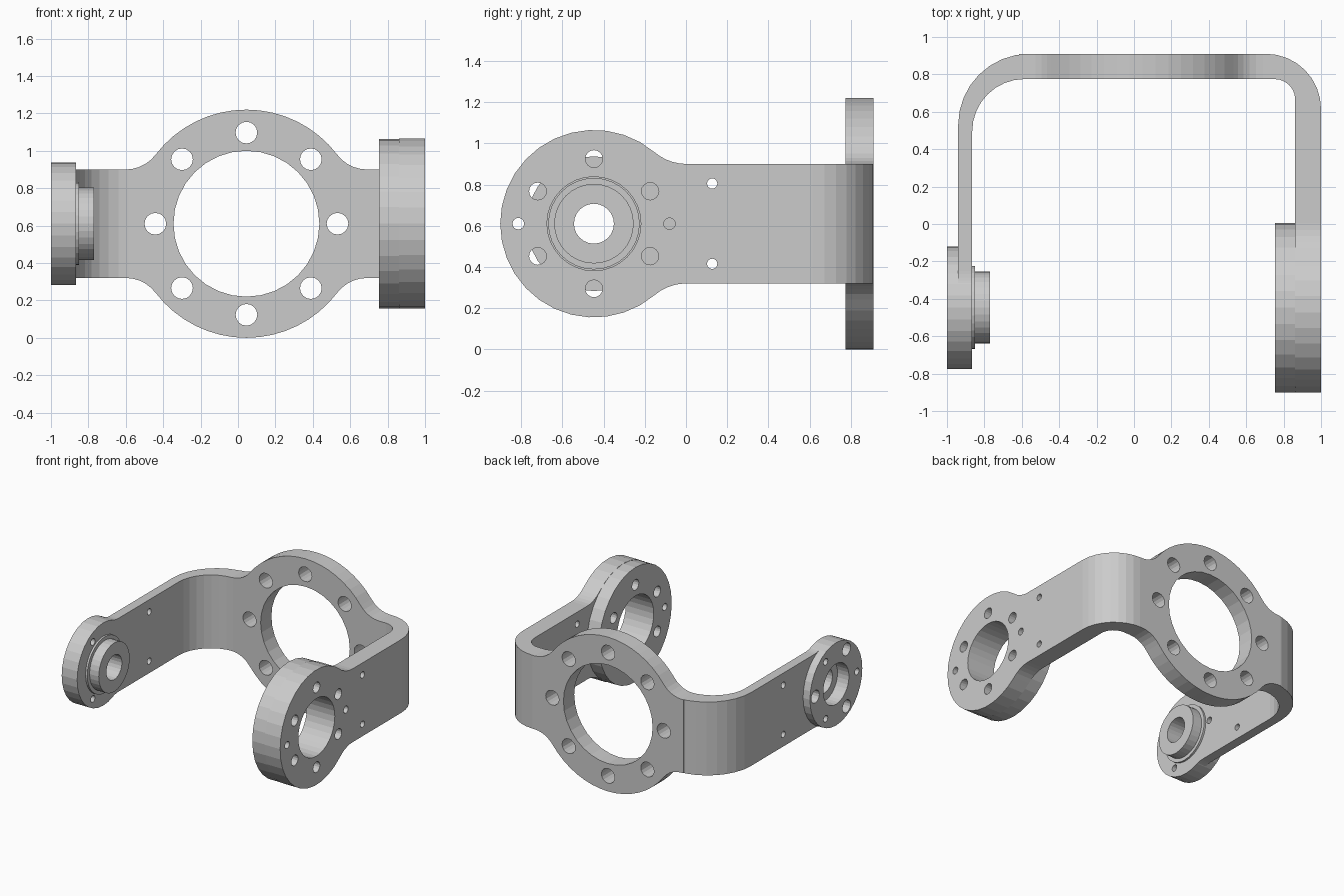
import bpy, bmesh
from math import sin, cos, pi, atan2, sqrt, radians

if "Cube" in bpy.data.objects:
    bpy.data.objects.remove(bpy.data.objects["Cube"])

ZC = 0.61          # height of the common centre line
H = 0.29           # half height of the strap


def place(axis, u, v, w):
    return {'X': (w, u, v), 'Y': (u, w, v), 'Z': (u, v, w)}[axis]


def prisms(name, axis, outlines, a, b):
    """Extrude one or more closed outlines along an axis from a to b."""
    bm = bmesh.new()
    for pts in outlines:
        lo = [bm.verts.new(place(axis, u, v, a)) for u, v in pts]
        hi = [bm.verts.new(place(axis, u, v, b)) for u, v in pts]
        bm.faces.new(lo)
        bm.faces.new(hi)
        n = len(pts)
        for i in range(n):
            j = (i + 1) % n
            bm.faces.new((lo[i], lo[j], hi[j], hi[i]))
    bmesh.ops.recalc_face_normals(bm, faces=bm.faces)
    me = bpy.data.meshes.new(name)
    bm.to_mesh(me)
    bm.free()
    ob = bpy.data.objects.new(name, me)
    bpy.context.collection.objects.link(ob)
    return ob


def arc(cu, cv, r, a0, a1, n):
    return [(cu + r * cos(a0 + (a1 - a0) * i / n),
             cv + r * sin(a0 + (a1 - a0) * i / n)) for i in range(n + 1)]


def circle(cu, cv, r, n=32):
    return arc(cu, cv, r, 0, 2 * pi, n)[:-1]


def ring_of(cu, r, degs):
    return [(cu + r * cos(radians(d)), ZC + r * sin(radians(d))) for d in degs]


def neck(R, f, end, stop, n):
    """Upper outline: strap end, concave fillet, then round the disc to 'stop'."""
    dx = sqrt((R + f) ** 2 - (H + f) ** 2)
    th = atan2(H + f, dx)
    return ([(end, H)] + arc(dx, H + f, f, 1.5 * pi, th + pi, 5)
            + arc(0, 0, R, th, stop, n)[1:])


def boolean(target, other, op):
    other.hide_render = True
    m = target.modifiers.new(op, 'BOOLEAN')
    m.operation, m.solver, m.object = op, 'EXACT', other
    bpy.context.view_layer.objects.active = target
    bpy.ops.object.modifier_apply(modifier=m.name)
    bpy.data.objects.remove(other)


def drill(target, axis, centres, r, a, b, n=16):
    boolean(target, prisms("drill", axis, [circle(u, v, r, n) for u, v in centres], a, b),
            'DIFFERENCE')


# Back plate with large ring
XC = 0.045
q = neck(0.61, 0.2, 0.66, pi / 2, 8)
half = q + [(-u, v) for u, v in q[-2::-1]]
outline = half + [(u, -v) for u, v in half[::-1]]
bracket = prisms("bracket", 'Y', [[(XC + u, ZC + v) for u, v in outline]], 0.775, 0.91)

# Arm ends: rounded lobes blending into the strap
YC = -0.447


def lobe(R, f, end, n):
    top = neck(R, f, end, pi, n)
    return [(YC + u, ZC + v) for u, v in top + [(u, -v) for u, v in top[-2::-1]]]


Y0 = 0.02
right_lobe = prisms("right_lobe", 'X', [lobe(0.455, 0.24, Y0 - YC, 12)], 0.862, 1.0)
left_lobe = prisms("left_lobe", 'X', [lobe(0.325, 0.24, Y0 - YC, 14)], -0.94, -0.865)

# Curved corners and straight arms, seen in plan
xr, xl = XC + 0.66, XC - 0.66
right_plan = ([(1.0, Y0)] + arc(0.705, 0.615, 0.295, 0, pi / 2, 8)
              + [(xr, 0.775)] + arc(0.752, 0.665, 0.11, pi / 2, 0, 6) + [(0.862, Y0)])
right_plan = [p for i, p in enumerate(right_plan)
              if i == 0 or abs(p[0] - right_plan[i-1][0]) + abs(p[1] - right_plan[i-1][1]) > 1e-4]
left_plan = ([(-0.94, Y0)] + arc(-0.56, 0.53, 0.38, pi, pi / 2, 8) + [(xl, 0.91), (xl, 0.775)][2:]
             + arc(-0.585, 0.495, 0.28, pi / 2, pi, 8) + [(-0.865, Y0)])
left_plan[9:9] = [(-0.55, 0.91), (-0.55, 0.775)]
right_arm = prisms("right_arm", 'Z', [right_plan], ZC - H, ZC + H)
left_arm = prisms("left_arm", 'Z', [left_plan], ZC - H, ZC + H)

# Thick discs and stepped boss
right_disc = prisms("right_disc", 'X', [circle(YC, ZC, 0.453)], 0.755, 0.87)
left_disc = prisms("left_disc", 'X', [circle(YC, ZC, 0.327)], -1.0, -0.865)
boss_step = prisms("boss_step", 'X', [circle(YC, ZC, 0.222)], -0.9, -0.85)
boss = prisms("boss", 'X', [circle(YC, ZC, 0.193)], -0.9, -0.77)
for part in (right_arm, left_arm, right_lobe, left_lobe, right_disc, left_disc, boss_step, boss):
    boolean(bracket, part, 'UNION')

# Ring opening and its bolt holes
drill(bracket, 'Y', [(XC, ZC)], 0.39, 0.6, 1.1, 32)
drill(bracket, 'Y', ring_of(XC, 0.487, range(0, 360, 45)), 0.058, 0.7, 1.0)

# Right disc bore, bolt holes and pin holes
drill(bracket, 'X', [(YC, ZC)], 0.228, 0.6, 1.2, 32)
drill(bracket, 'X', ring_of(YC, 0.315, range(30, 390, 60)), 0.042, 0.6, 1.2)
drill(bracket, 'X', ring_of(YC, 0.367, (0, 180)), 0.028, 0.6, 1.2)

# Left disc bore, counterbored screw holes and blind pin holes
drill(bracket, 'X', [(YC, ZC)], 0.097, -1.2, -0.6, 24)
drill(bracket, 'X', [(YC, ZC)], 0.16, -1.2, -0.9, 32)
drill(bracket, 'X', ring_of(YC, 0.26, (0, 120, 240)), 0.026, -1.2, -0.6)
drill(bracket, 'X', ring_of(YC, 0.26, (0, 120, 240)), 0.05, -1.2, -0.92)
drill(bracket, 'X', ring_of(YC, 0.26, (60, 180, 300)), 0.026, -1.2, -0.92)

# Small holes through both arms
drill(bracket, 'X', [(0.127, ZC + 0.195), (0.127, ZC - 0.195)], 0.025, -1.2, 1.2)
